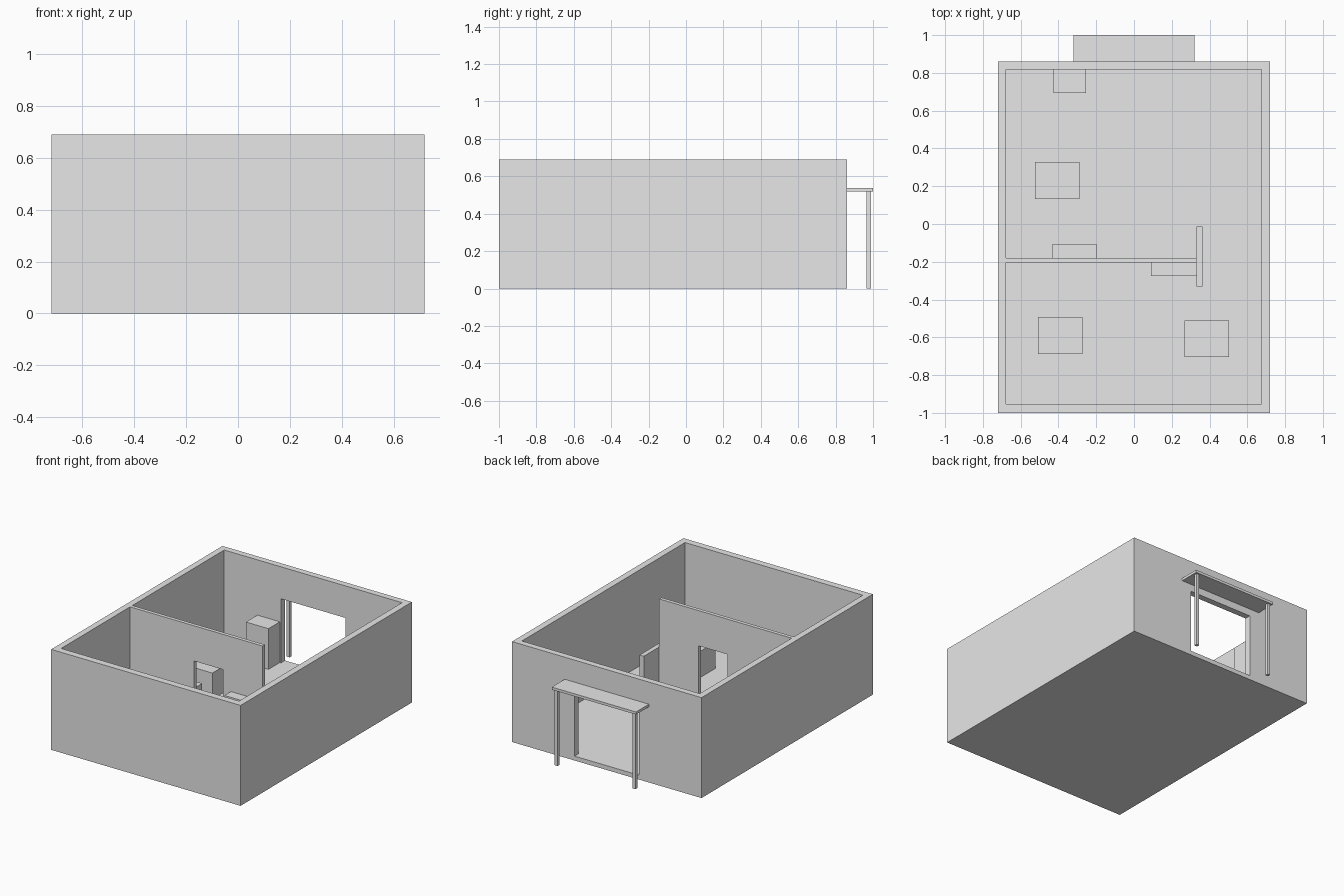
import bpy
import bmesh

cube = bpy.data.objects.get("Cube")
if cube:
    bpy.data.objects.remove(cube, do_unlink=True)

grey = bpy.data.materials.new("plain_grey")
grey.use_nodes = True
COLOUR = (0.8, 0.8, 0.8, 1)
grey.diffuse_color = COLOUR
grey.node_tree.nodes["Principled BSDF"].inputs["Base Color"].default_value = COLOUR

FLOOR = 0.03
HEIGHT = 0.69


def box(name, x, y, z):
    """Box spanning the given (low, high) ranges."""
    bm = bmesh.new()
    bmesh.ops.create_cube(bm, size=1)
    for v in bm.verts:
        v.co = [r[0] if c < 0 else r[1] for c, r in zip(v.co, (x, y, z))]
    mesh = bpy.data.meshes.new(name)
    bm.to_mesh(mesh)
    bm.free()
    mesh.materials.append(grey)
    obj = bpy.data.objects.new(name, mesh)
    bpy.context.collection.objects.link(obj)
    return obj


def cut(target, *ranges):
    """Cut a box-shaped hole, then remove the cutter."""
    cutter = box("cutter", *ranges)
    cutter.hide_render = True
    mod = target.modifiers.new("opening", "BOOLEAN")
    mod.operation = "DIFFERENCE"
    mod.solver = "EXACT"
    mod.object = cutter
    bpy.context.view_layer.objects.active = target
    bpy.ops.object.modifier_apply(modifier=mod.name)
    bpy.data.objects.remove(cutter, do_unlink=True)


# Outer walls and floor, open at the top, with a rear entrance
shell = box("outer_walls", (-0.72, 0.72), (-1, 0.86), (0, HEIGHT))
cut(shell, (-0.677, 0.675), (-0.953, 0.817), (FLOOR, 1))
cut(shell, (-0.245, 0.245), (0.7, 1), (FLOOR, 0.47))

# Inner wall with a doorway
partition = box("partition_wall", (-0.677, 0.33), (-0.205, -0.18), (FLOOR, HEIGHT))
cut(partition, (-0.19, 0.03), (-0.4, 0), (-0.1, 0.448))
box("screen_panel", (0.33, 0.362), (-0.332, -0.013), (FLOOR, 0.36))

# Furniture
box("tall_cabinet", (-0.425, -0.254), (0.693, 0.817), (FLOOR, 0.31))
box("sideboard", (-0.435, -0.197), (-0.18, -0.108), (FLOOR, 0.255))
box("shelf_unit", (0.09, 0.33), (-0.275, -0.205), (FLOOR, 0.313))
tables = {"back_table": (-0.524, 0.133), "front_right_table": (-0.508, -0.687),
          "front_left_table": (0.268, -0.705)}
for name, (x, y) in tables.items():
    box(name, (x, x + 0.236), (y, y + 0.194), (FLOOR, 0.21))

# Porch roof and its two posts
box("porch_roof", (-0.32, 0.32), (0.86, 1), (0.52, 0.538))
for name, x in (("left_porch_post", 0.296), ("right_porch_post", -0.296)):
    box(name, (x - 0.011, x + 0.011), (0.966, 0.988), (0, 0.52))
